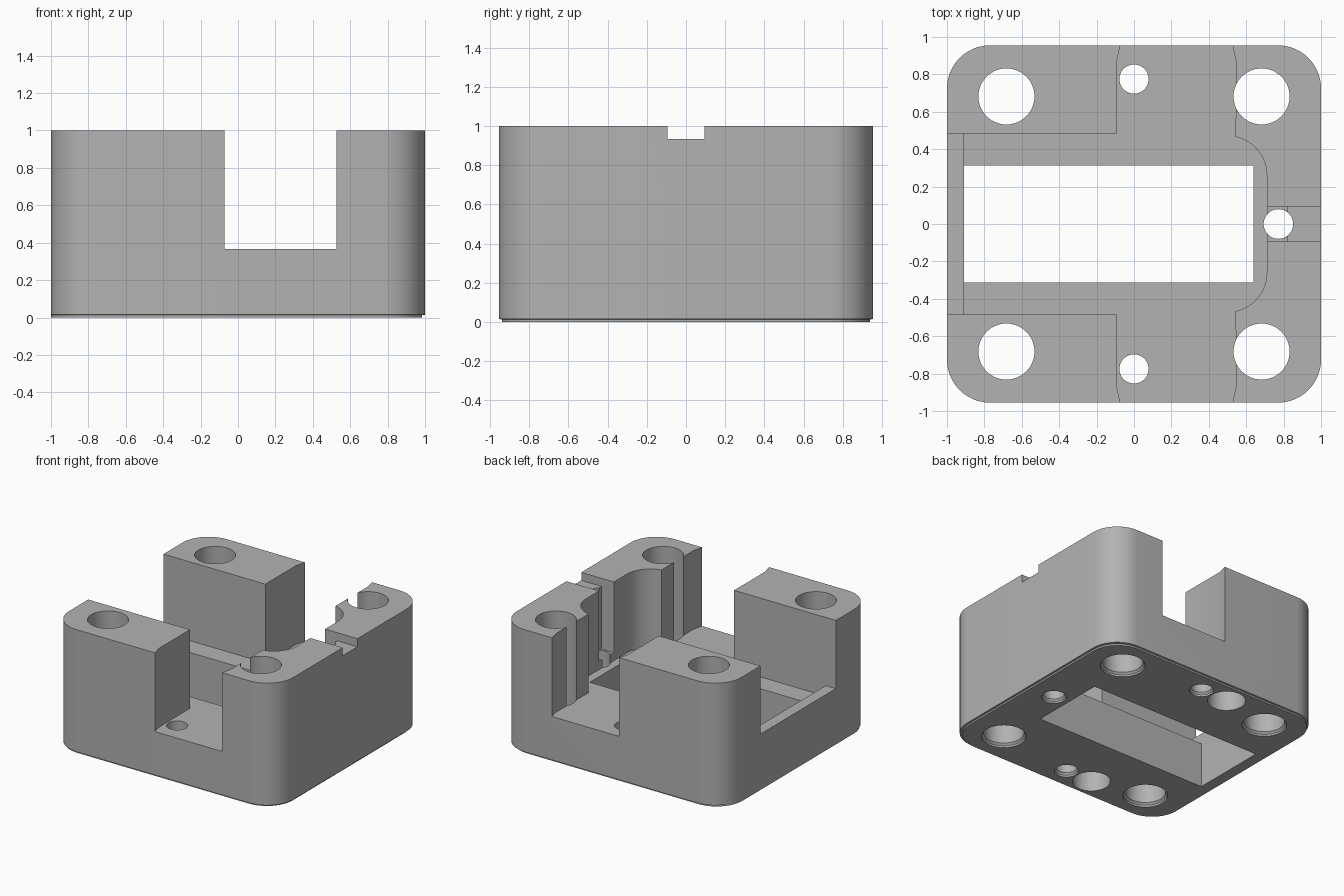
import bpy, bmesh, math

cube = bpy.data.objects.get("Cube")
if cube:
    bpy.data.objects.remove(cube, do_unlink=True)

grey = bpy.data.materials.new("plain_grey")
grey.use_nodes = True
colour = (0.45, 0.45, 0.45, 1)
grey.diffuse_color = colour
grey.node_tree.nodes["Principled BSDF"].inputs["Base Color"].default_value = colour


def loft(name, layers):
    """Closed solid through matching outlines, given as (points, z)."""
    bm = bmesh.new()
    rings = [[bm.verts.new((x, y, z)) for x, y in pts] for pts, z in layers]
    n = len(rings[0])
    for low, high in zip(rings, rings[1:]):
        for i in range(n):
            j = (i + 1) % n
            bm.faces.new((low[i], low[j], high[j], high[i]))
    bm.faces.new(rings[0][::-1])
    bm.faces.new(rings[-1])
    bmesh.ops.recalc_face_normals(bm, faces=bm.faces)
    mesh = bpy.data.meshes.new(name)
    bm.to_mesh(mesh)
    bm.free()
    obj = bpy.data.objects.new(name, mesh)
    bpy.context.collection.objects.link(obj)
    mesh.materials.append(grey)
    return obj


def arc(cx, cy, r, start, end, steps):
    angles = [math.radians(start + (end - start) * i / steps) for i in range(steps + 1)]
    return [(cx + r * math.cos(a), cy + r * math.sin(a)) for a in angles]


def rounded_rect(x0, x1, y, r):
    corners = [(x1 - r, y - r), (x0 + r, y - r), (x0 + r, r - y), (x1 - r, r - y)]
    return [p for i, (cx, cy) in enumerate(corners)
            for p in arc(cx, cy, r, 90 * i, 90 * i + 90, 12)]


def cut(outline_layers):
    cutter = loft("cutter", outline_layers)
    cutter.hide_render = True
    mod = body.modifiers.new("cut", 'BOOLEAN')
    mod.operation = 'DIFFERENCE'
    mod.solver = 'EXACT'
    mod.object = cutter
    bpy.ops.object.modifier_apply(modifier=mod.name)
    bpy.data.objects.remove(cutter, do_unlink=True)


def cut_box(x0, x1, y, z0, z1):
    pts = [(x0, -y), (x1, -y), (x1, y), (x0, y)]
    cut([(pts, z0), (pts, z1)])


def cut_hole(x, y, r, top=1.1, rim=0.0):
    def ring(radius):
        return arc(x, y, radius, 0, 352.5, 47)
    layers = [(ring(r + rim), -0.05), (ring(r), top)]
    if rim:
        layers[1:1] = [(ring(r + rim), 0.015), (ring(r), 0.03)]
    cut(layers)


# Rounded block with a narrow relief round the foot
full = rounded_rect(-1, 1, 0.955, 0.23)
foot = rounded_rect(-1, 0.985, 0.94, 0.23)
body = loft("housing_block", [(foot, 0), (foot, 0.013), (full, 0.015), (full, 1)])
bpy.context.view_layer.objects.active = body
body.select_set(True)

# Main pocket: crossing channels with bulged right wall
right_half = (arc(0.5, 0.26, 0.21, 0, 78, 12)
              + [(0.545, 0.87), (0.527, 0.955), (0.527, 1.1)])
left_half = [(-0.073, 1.1), (-0.073, 0.955), (-0.093, 0.87),
             (-0.093, 0.48), (-0.91, 0.48)]
half = right_half + left_half
pocket = half + [(x, -y) for x, y in reversed(half)]
cut([(pocket, 0.365), (pocket, 1.1)])

# Raised sill of the side opening, and the window through the floor
cut_box(-1.1, -0.905, 0.48, 0.45, 1.1)
cut_box(-0.91, 0.64, 0.312, -0.1, 0.6)

# Shallow groove and the deeper upright slot in the right wall
cut_box(0.69, 1.1, 0.094, 0.935, 1.1)
cut_box(0.69, 0.82, 0.094, 0.43, 1.1)

# Through holes with relieved rims, and blind sockets underneath
for side in (-1, 1):
    for x in (-0.682, 0.682):
        cut_hole(x, side * 0.682, 0.15, rim=0.015)
    cut_hole(0, side * 0.775, 0.078, rim=0.012)
    cut_hole(-0.24, side * 0.775, 0.14, top=0.6)
cut_hole(0.772, 0, 0.079, rim=0.012)

bpy.ops.object.shade_smooth_by_angle(angle=math.radians(25))
